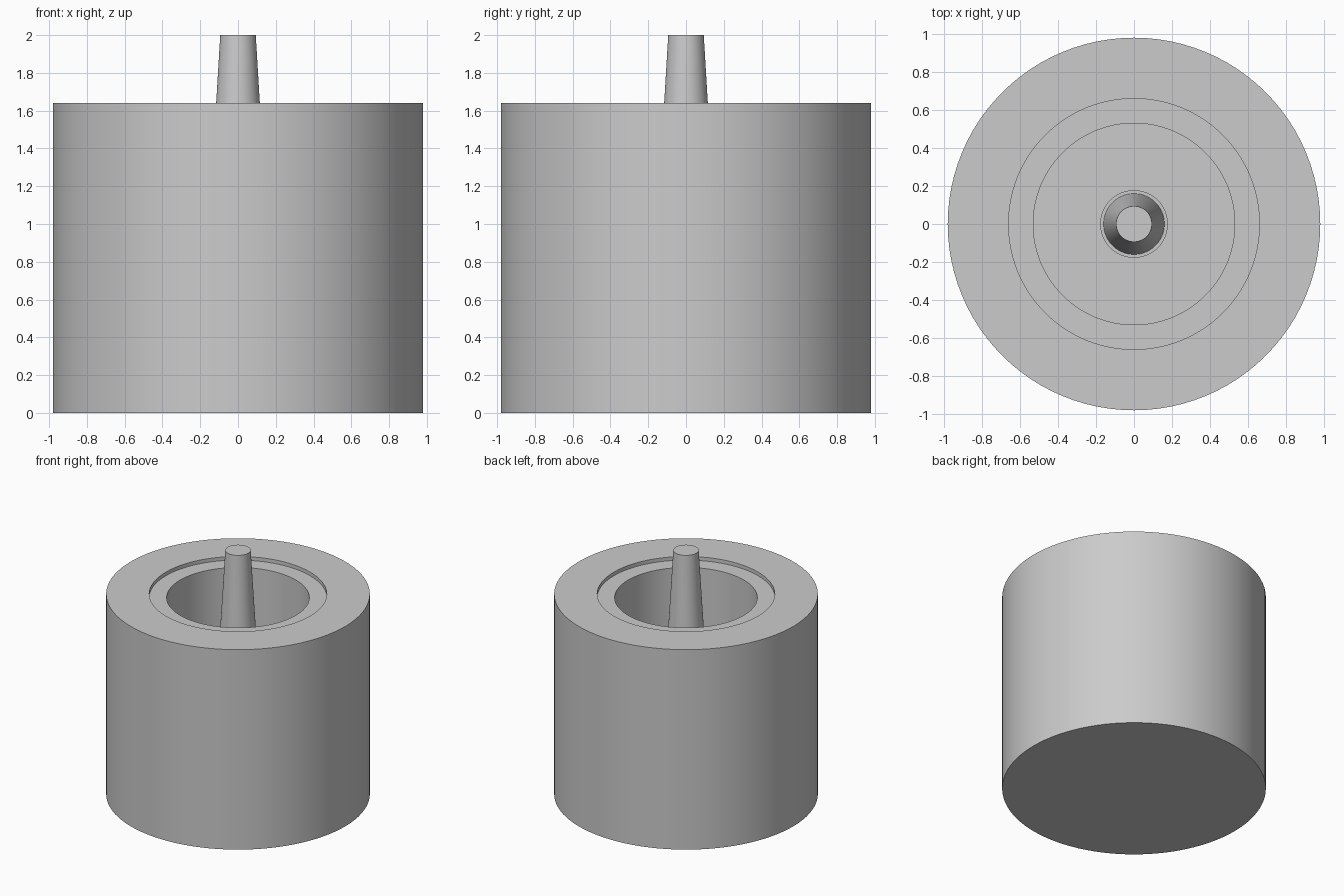
import bpy
import bmesh
import math

cube = bpy.data.objects.get("Cube")
if cube:
    bpy.data.objects.remove(cube, do_unlink=True)

SEGMENTS = 96

grey = bpy.data.materials.new("plain_grey")
grey.use_nodes = True
colour = (0.6, 0.6, 0.6, 1)
grey.diffuse_color = colour
grey.node_tree.nodes["Principled BSDF"].inputs["Base Color"].default_value = colour


def lathe(name, profile):
    """Spin a (radius, height) profile, starting and ending on the axis, around z."""
    bm = bmesh.new()
    verts = [bm.verts.new((r, 0, z)) for r, z in profile]
    edges = [bm.edges.new(pair) for pair in zip(verts, verts[1:])]
    bmesh.ops.spin(bm, geom=verts + edges, cent=(0, 0, 0), axis=(0, 0, 1),
                   angle=math.tau, steps=SEGMENTS, use_duplicate=False)
    bmesh.ops.remove_doubles(bm, verts=bm.verts[:], dist=0.0001)
    bmesh.ops.recalc_face_normals(bm, faces=bm.faces[:])
    mesh = bpy.data.meshes.new(name)
    bm.to_mesh(mesh)
    bm.free()
    mesh.materials.append(grey)
    obj = bpy.data.objects.new(name, mesh)
    bpy.context.collection.objects.link(obj)
    bpy.ops.object.select_all(action="DESELECT")
    obj.select_set(True)
    bpy.context.view_layer.objects.active = obj
    bpy.ops.object.shade_smooth_by_angle(angle=math.radians(30))
    return obj


RIM = 1.64      # top of the block
LEDGE = 1.61    # shallow recess around the bore
FLOOR = 0.82    # bottom of the bore
COLLAR = 0.9    # shoulder at the foot of the pin

# Solid round block with a stepped bore
lathe("round_block", [(0, 0), (0.98, 0), (0.98, RIM), (0.66, RIM), (0.66, LEDGE),
                      (0.53, LEDGE), (0.53, FLOOR), (0, FLOOR)])

# Tapered pin standing on a narrow collar
lathe("centre_pin", [(0, FLOOR), (0.178, FLOOR), (0.178, COLLAR), (0.16, COLLAR),
                     (0.094, 2), (0, 2)])
